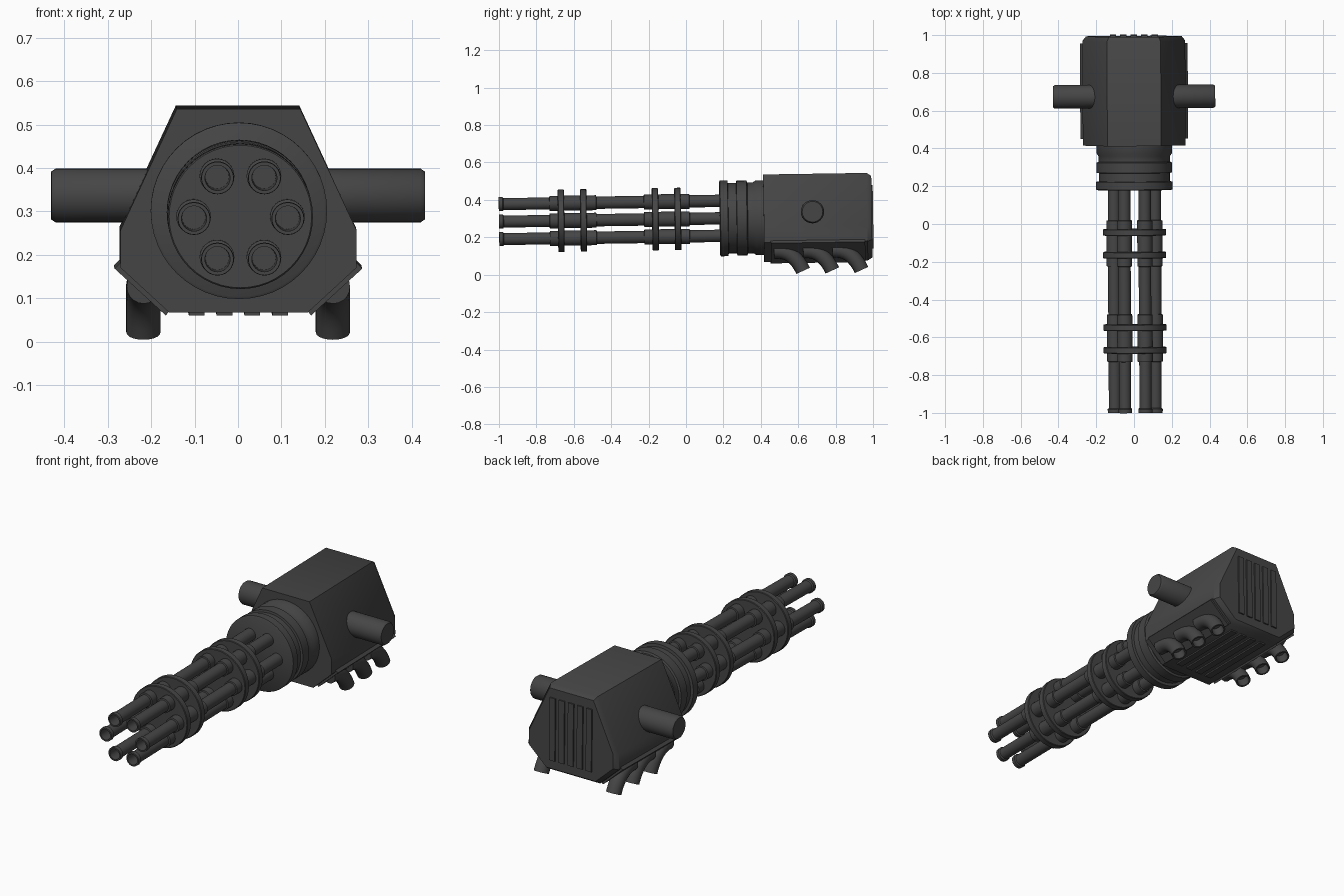
import bpy, bmesh, math
from mathutils import Vector, Matrix

if "Cube" in bpy.data.objects:
    bpy.data.objects.remove(bpy.data.objects["Cube"])

AXIS_Z = 0.309
dark = bpy.data.materials.new("dark_metal")
dark.diffuse_color = (0.06, 0.06, 0.06, 1)
dark.use_nodes = True
dark.node_tree.nodes["Principled BSDF"].inputs["Base Color"].default_value = dark.diffuse_color


def finish(name, bm):
    bmesh.ops.recalc_face_normals(bm, faces=bm.faces)
    me = bpy.data.meshes.new(name)
    bm.to_mesh(me)
    bm.free()
    me.shade_smooth()
    me.set_sharp_from_angle(angle=math.radians(35))
    me.materials.append(dark)
    ob = bpy.data.objects.new(name, me)
    bpy.context.collection.objects.link(ob)
    return ob


def loft(name, rings):
    """Skin a list of point rings and cap both ends."""
    bm = bmesh.new()
    vs = [[bm.verts.new(p) for p in ring] for ring in rings]
    n = len(vs[0])
    for a, b in zip(vs, vs[1:]):
        for i in range(n):
            j = (i + 1) % n
            bm.faces.new((a[i], a[j], b[j], b[i]))
    bm.faces.new(vs[0])
    bm.faces.new(vs[-1])
    return finish(name, bm)


def circle(c, d, r, segs):
    """Circle of points round direction d."""
    q = Vector(d).to_track_quat('Z', 'Y')
    return [Vector(c) + q @ Vector((r * math.cos(t), r * math.sin(t), 0))
            for t in (2 * math.pi * i / segs for i in range(segs))]


def lathe(name, profile, x=0, z=AXIS_Z, segs=24):
    """Revolve (radius, y) pairs about a line along y."""
    return loft(name, [circle((x, y, z), (0, 1, 0), r, segs) for r, y in profile])


def box(name, c, size):
    bm = bmesh.new()
    bmesh.ops.create_cube(bm, size=1, matrix=Matrix.Translation(c) @ Matrix.Diagonal((*size, 1)))
    return finish(name, bm)


# Housing with a chamfered rear
half = [(0.142, 0.54), (0.272, 0.26), (0.272, 0.175), (0.16, 0.072)]
outline = half + [(-x, z) for x, z in reversed(half)]
loft("housing", [[(x * s, y, 0.31 + (z - 0.31) * s) for x, z in outline]
                 for y, s in ((0.415, 1), (0.968, 1), (0.993, 0.93))])

# Grille bars on the rear and underside
for i in range(5):
    box(f"rear_grille_bar_{i}", ((i - 2) * 0.055, 0.991, 0.305), (0.034, 0.018, 0.34))
for i in range(4):
    box(f"bottom_grille_bar_{i}", ((i - 1.5) * 0.064, 0.70, 0.073), (0.036, 0.44, 0.018))

# Side parts
for side, s in (("left", -1), ("right", 1)):
    # Trunnion
    loft(side + "_trunnion", [circle((s * x, 0.675, 0.337), (1, 0, 0), r, 32)
                              for x, r in ((0.1, 0.062), (0.42, 0.062), (0.43, 0.055))])
    # Exhaust panel along the lower slant
    panel = [(0.272, 0.185), (0.285, 0.172), (0.167, 0.064), (0.155, 0.08)]
    loft(side + "_exhaust_panel", [[(s * x, y, z) for x, z in panel] for y in (0.45, 0.955)])
    # Bent hollow exhaust pipes
    p0, p1, p2 = Vector((0, -0.155, 0.13)), Vector((0, -0.05, 0.135)), Vector((0, 0, 0.022))
    for k in range(3):
        base = Vector((s * 0.218, 0.622 + 0.156 * k, 0))
        rings = []
        for i in range(9):
            t = i / 8
            c = p0 * (1 - t) ** 2 + p1 * 2 * t * (1 - t) + p2 * t * t
            d = (p1 - p0) * (1 - t) + (p2 - p1) * t
            rings.append(circle(base + c, d, 0.039, 20))
        end, d = base + p2, (p2 - p1).normalized()
        rings += [circle(end, d, 0.031, 20), circle(end - d * 0.05, d, 0.031, 20)]
        loft(f"{side}_exhaust_pipe_{k}", rings)

# Stepped collar in front of the housing
lathe("collar", [(0.197, 0.18), (0.203, 0.184), (0.203, 0.224), (0.188, 0.226), (0.188, 0.27),
                 (0.2, 0.272), (0.2, 0.325), (0.19, 0.33), (0.19, 0.36), (0.2, 0.375), (0.2, 0.43)],
      segs=48)

# Barrel clamp discs
for i, y in enumerate((-0.668, -0.548, -0.164, -0.044)):
    lathe(f"clamp_disc_{i}", [(0.164, y - 0.017), (0.167, y - 0.014),
                              (0.167, y + 0.014), (0.164, y + 0.017)], segs=48)

# Six barrels with thicker sleeves and hollow muzzles
for i in range(6):
    a = math.radians(60 * i)
    lathe(f"barrel_{i}",
          [(0.027, -0.85), (0.029, -1.0), (0.037, -1.0), (0.038, -0.98), (0.032, -0.975),
           (0.032, -0.73), (0.04, -0.728), (0.04, -0.48), (0.033, -0.478),
           (0.033, -0.225), (0.04, -0.223), (0.04, 0.018), (0.033, 0.02), (0.033, 0.2)],
          x=0.108 * math.cos(a), z=AXIS_Z + 0.108 * math.sin(a))

# Slight downward tilt and yaw of the whole gun
pivot = Vector((0, 0.7, AXIS_Z))
tilt = (Matrix.Translation(pivot) @ Matrix.Rotation(0.004, 4, 'Z')
        @ Matrix.Rotation(0.015, 4, 'X') @ Matrix.Translation(-pivot))
for ob in bpy.context.collection.objects:
    ob.data.transform(tilt)
